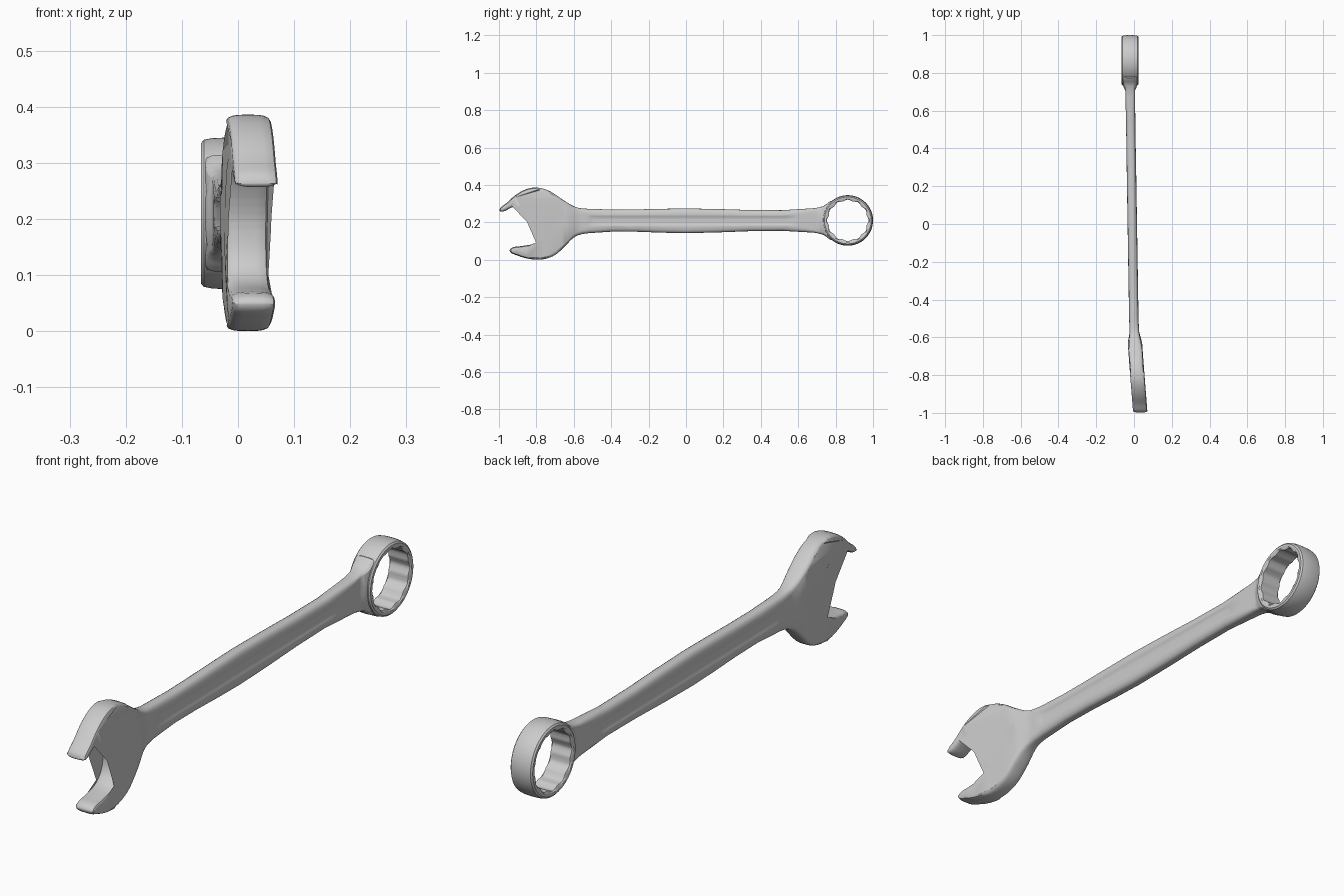
import bpy, bmesh
from math import sin, cos, pi, radians
from mathutils import Vector

if "Cube" in bpy.data.objects:
    bpy.data.objects.remove(bpy.data.objects["Cube"])

RING = Vector((0.865, 0.21))     # ring centre in (y, z)
HEAD = Vector((-0.79, 0.19))     # open-end centre in (y, z)


def step(a, b, t):
    t = max(0, min(1, (t - a) / (b - a)))
    return t * t * (3 - 2 * t)


def finish(bm, name):
    bmesh.ops.recalc_face_normals(bm, faces=bm.faces)
    me = bpy.data.meshes.new(name)
    bm.to_mesh(me)
    bm.free()
    ob = bpy.data.objects.new(name, me)
    bpy.context.collection.objects.link(ob)
    bpy.ops.object.select_all(action='DESELECT')
    ob.select_set(True)
    bpy.context.view_layer.objects.active = ob
    bpy.ops.object.shade_smooth_by_angle(angle=radians(35))
    return ob


def smooth_loop(pts, n=4):
    """Closed spline whose tangents scale with each segment's length."""
    pts = [Vector(p) for p in pts]
    k, out = len(pts), []
    tan = [((pts[(i + 1) % k] - pts[i]).normalized() +
            (pts[i] - pts[i - 1]).normalized()).normalized() for i in range(k)]
    for i in range(k):
        a, b = pts[i], pts[(i + 1) % k]
        d = (b - a).length
        for j in range(n):
            t = j / n
            out.append(a * (2*t**3 - 3*t*t + 1) + b * (3*t*t - 2*t**3) +
                       tan[i] * d * (t**3 - 2*t*t + t) + tan[(i + 1) % k] * d * (t**3 - t*t))
    return out


# body: silhouette of open jaw, handle and neck in (y, z)
outline = smooth_loop([
    (0.68, 0.275), (0.0, 0.274), (-0.52, 0.272), (-0.585, 0.28), (-0.65, 0.315),
    (-0.72, 0.362), (-0.775, 0.383), (-0.835, 0.383), (-0.90, 0.354), (-0.955, 0.307),
    (-0.998, 0.264), (-0.992, 0.257), (-0.93, 0.28), (-0.85, 0.298), (-0.815, 0.285),
    (-0.78, 0.235), (-0.765, 0.18), (-0.775, 0.12), (-0.81, 0.088), (-0.88, 0.073),
    (-0.935, 0.062), (-0.943, 0.047), (-0.90, 0.022), (-0.83, 0.003), (-0.765, 0.002),
    (-0.70, 0.025), (-0.645, 0.075), (-0.59, 0.125), (-0.52, 0.142), (0.0, 0.142),
    (0.68, 0.145), (0.735, 0.133), (0.785, 0.108), (0.762, 0.152), (0.747, 0.21),
    (0.762, 0.268), (0.785, 0.312), (0.735, 0.287)])


def rim_width(y):
    return 0.010 + 0.020 * step(-0.64, -0.48, y) * (1 - step(0.58, 0.72, y))


# body: rounded rim made of inset rings, x holds the relative height -1..1
bm = bmesh.new()
n = len(outline)
rings = []
for deg in (-90, -60, -35, -15, 0, 15, 35, 60, 90):
    a = radians(deg)
    s = abs(sin(a)) ** 0.6 * (1 if a >= 0 else -1)
    ring = []
    for i, p in enumerate(outline):
        d = (outline[(i + 1) % n] - outline[i - 1]).normalized()
        q = p + Vector((-d.y, d.x)) * rim_width(p.x) * (1 - cos(a))
        ring.append(bm.verts.new((s, q.x, q.y)))
    rings.append(ring)
for r0, r1 in zip(rings, rings[1:]):
    for i in range(n):
        j = (i + 1) % n
        bm.faces.new((r0[i], r0[j], r1[j], r1[i]))
caps = [bm.faces.new(rings[0]), bm.faces.new(rings[-1])]
bmesh.ops.triangulate(bm, faces=caps)


def cut(co, no):
    bmesh.ops.bisect_plane(bm, geom=bm.verts[:] + bm.edges[:] + bm.faces[:],
                           plane_co=co, plane_no=no, dist=1e-5)


# cuts give the faces enough detail for shoulders and groove
for y in ([-0.69 + 0.015 * i for i in range(14)] + [-0.4, -0.2, 0, 0.2, 0.4] +
          [0.52, 0.54, 0.56, 0.58, 0.6, 0.64, 0.68] + [0.695 + 0.01 * i for i in range(7)]):
    cut((0, y, 0), (0, 1, 0))
for z in (0.18, 0.187, 0.194, 0.201, 0.209, 0.217, 0.224, 0.231, 0.238):
    cut((0, 0, z), (0, 0, 1))

for v in bm.verts:
    s, y, z = v.co
    p = Vector((y, z))
    r_head, r_ring = (p - HEAD).length, (p - RING).length
    h = 0.025
    h += 0.013 * (1 - step(0.15, 0.23, r_head)) if y > HEAD.x else 0.013
    h += 0.012 * (1 - step(0.13, 0.165, r_ring))
    # shallow groove along both sides of the handle
    groove = step(-0.54, -0.48, y) * (1 - step(0.54, 0.6, y)) * (1 - step(0.012, 0.029, abs(z - 0.209)))
    h -= 0.005 * groove
    centre = -0.009 - 0.016 * y - 0.022 * step(-1.25, -0.5, y) + 0.022
    if y < -0.5:
        centre += 0.02 * (-0.5 - y)
    v.co.x = s * h + centre
finish(bm, "wrench_body")

# box end: barrel-shaped ring with a twelve-point bore
bm = bmesh.new()
section = [(0, -0.040), (0.007, -0.045), (0.125, -0.045), (0.131, -0.040), (0.134, -0.025),
           (0.135, 0), (0.134, 0.025), (0.131, 0.040), (0.125, 0.045), (0.007, 0.045), (0, 0.040)]
seg, loops = 96, []
for i in range(seg):
    a = 2 * pi * i / seg
    bore = 0.104 + 0.008 * abs((i % 8) - 4) / 4
    loop = []
    for r, x in section:
        if r == 0:
            r = bore
        elif r < 0.1:
            r = 0.115
        loop.append(bm.verts.new((x - 0.021, RING.x + r * cos(a), RING.y + r * sin(a))))
    loops.append(loop)
m = len(section)
for i in range(seg):
    a, b = loops[i], loops[(i + 1) % seg]
    for j in range(m):
        k = (j + 1) % m
        bm.faces.new((a[j], a[k], b[k], b[j]))
finish(bm, "box_end_ring")
